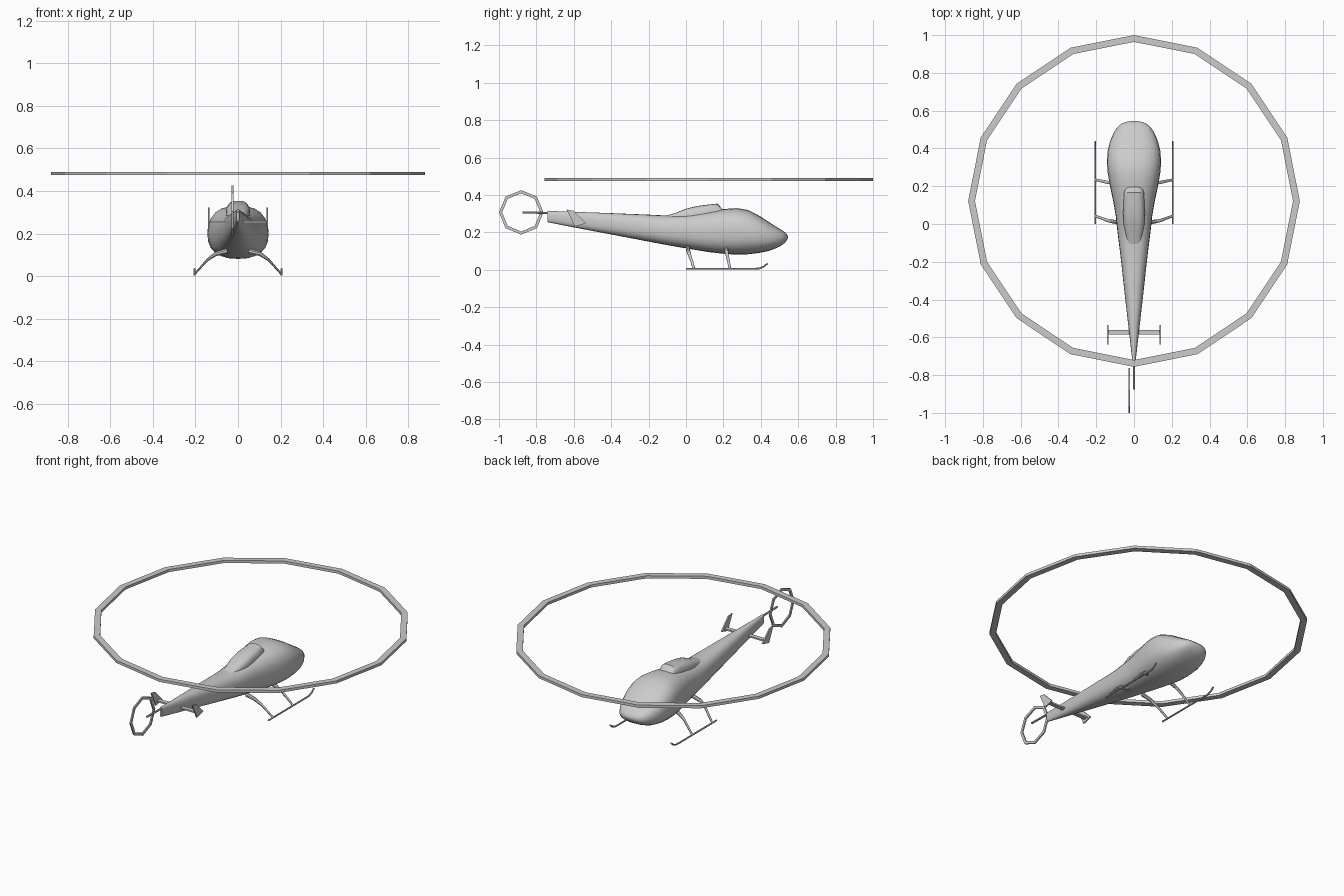
import bpy, bmesh
from math import sin, cos, pi, copysign
from mathutils import Vector

if "Cube" in bpy.data.objects:
    bpy.data.objects.remove(bpy.data.objects["Cube"])


def finish(name, bm, smooth=None):
    bmesh.ops.recalc_face_normals(bm, faces=bm.faces)
    me = bpy.data.meshes.new(name)
    bm.to_mesh(me)
    bm.free()
    ob = bpy.data.objects.new(name, me)
    bpy.context.collection.objects.link(ob)
    if smooth:
        bpy.ops.object.select_all(action='DESELECT')
        ob.select_set(True)
        bpy.context.view_layer.objects.active = ob
        bpy.ops.object.shade_smooth_by_angle(angle=smooth)
    return ob


def skin(name, loops, closed=False, smooth=None):
    """Join loops of points into a surface, capped or closed on itself."""
    bm = bmesh.new()
    rows = [[bm.verts.new(p) for p in lp] for lp in loops]
    n = len(rows[0])
    pairs = list(zip(rows, rows[1:])) + ([(rows[-1], rows[0])] if closed else [])
    for a, b in pairs:
        for i in range(n):
            j = (i + 1) % n
            bm.faces.new((a[i], a[j], b[j], b[i]))
    if not closed:
        bm.faces.new(rows[0])
        bm.faces.new(rows[-1])
    return finish(name, bm, smooth)


def loft(name, sections, n=24, power=2.5):
    """Sections are (y, half width, bottom z, top z)."""
    loops = []
    for y, w, lo, hi in sections:
        lp = []
        for i in range(n):
            a = 2 * pi * i / n
            c, s = cos(a), sin(a)
            lp.append((w * copysign(abs(c) ** (2 / power), c), y,
                       (lo + hi) / 2 + (hi - lo) / 2 * copysign(abs(s) ** (2 / power), s)))
        loops.append(lp)
    return skin(name, loops, smooth=0.7)


def ring(name, sides, outer, inner, thick, place):
    loops = []
    for i in range(sides):
        a = 2 * pi * i / sides
        loops.append([place(r * cos(a), r * sin(a), h) for r, h in
                      ((outer, -thick / 2), (outer, thick / 2), (inner, thick / 2), (inner, -thick / 2))])
    return skin(name, loops, closed=True)


def bar(name, path, side, sizes, n=4):
    """Sweep a section along a path; sizes are (across, along side)."""
    side = Vector(side).normalized()
    pts = [Vector(p) for p in path]
    loops = []
    for i, p in enumerate(pts):
        t = (pts[min(i + 1, len(pts) - 1)] - pts[max(i - 1, 0)]).normalized()
        u = t.cross(side).normalized()
        v = u.cross(t)
        a, b = sizes[i]
        k = 2 ** 0.5 / 2 if n == 4 else 0.5
        loops.append([p + u * a * k * cos(2 * pi * (j + .5) / n) + v * b * k * sin(2 * pi * (j + .5) / n)
                      for j in range(n)])
    return skin(name, loops, smooth=0.7)


# fuselage and tail boom in one tapering body
loft("fuselage", [
    (-.74, .007, .255, .315), (-.6, .023, .227, .310), (-.4, .046, .189, .303), (-.2, .068, .151, .295),
    (-.1, .080, .132, .290), (-.03, .089, .120, .294), (.04, .096, .108, .302), (.12, .110, .095, .313),
    (.20, .127, .086, .325), (.27, .139, .081, .330), (.33, .144, .083, .320), (.39, .139, .090, .290),
    (.44, .126, .100, .258), (.48, .109, .115, .232), (.51, .090, .130, .214), (.53, .068, .145, .200),
    (.54, .045, .158, .189), (.545, .015, .170, .178)])

# engine cowling on the back of the cabin
loft("engine_cowling", [
    (-.12, .035, .22, .286), (-.06, .045, .22, .303), (0, .056, .22, .327), (.06, .058, .22, .341),
    (.12, .056, .22, .349), (.168, .053, .22, .354), (.197, .050, .22, .322)], power=3.2)

# spinning rotors shown as rings
ring("main_rotor_ring", 16, .878, .842, .016, lambda a, b, h: (a, .122 + b, .482 + h))
ring("tail_rotor_ring", 8, .119, .102, .008, lambda a, b, h: (-.026 + h, -.881 + a, .307 + b))
bar("tail_rotor_shaft", [(0, -.68, .303), (0, -.875, .307)], (1, 0, 0), [(.012, .014)] * 2, 8)

# horizontal stabiliser
bar("stabiliser", [(-.138, -.573, .255), (.138, -.573, .255)], (0, 1, 0), [(.009, .026)] * 2)

for s, tag in ((-1, "left"), (1, "right")):
    # swept end plates
    plate = [(-.638, .322), (-.602, .316), (-.535, .248), (-.595, .232)]
    skin(tag + "_end_plate", [[(s * .138 + d, y, z) for y, z in plate] for d in (-.004, .004)])
    # landing skids with turned-up tips
    skid = [(0, .006), (.36, .006), (.39, .007), (.415, .017), (.436, .034)]
    bar(tag + "_skid", [(s * .205, y, z) for y, z in skid], (1, 0, 0), [(.010, .011)] * 5, 8)
    # curved struts flaring into the belly
    for part, y0, y1 in (("front", .234, .215), ("rear", .042, .01)):
        prof = [(.205, .008, 0), (.172, .045, .35), (.142, .078, .7), (.105, .104, .95), (.05, .118, 1)]
        bar(f"{tag}_{part}_strut", [(s * x, y0 + (y1 - y0) * t, z) for x, z, t in prof],
            (0, 1, 0), [(.010, .014), (.011, .015), (.014, .018), (.022, .022), (.026, .022)], 8)
